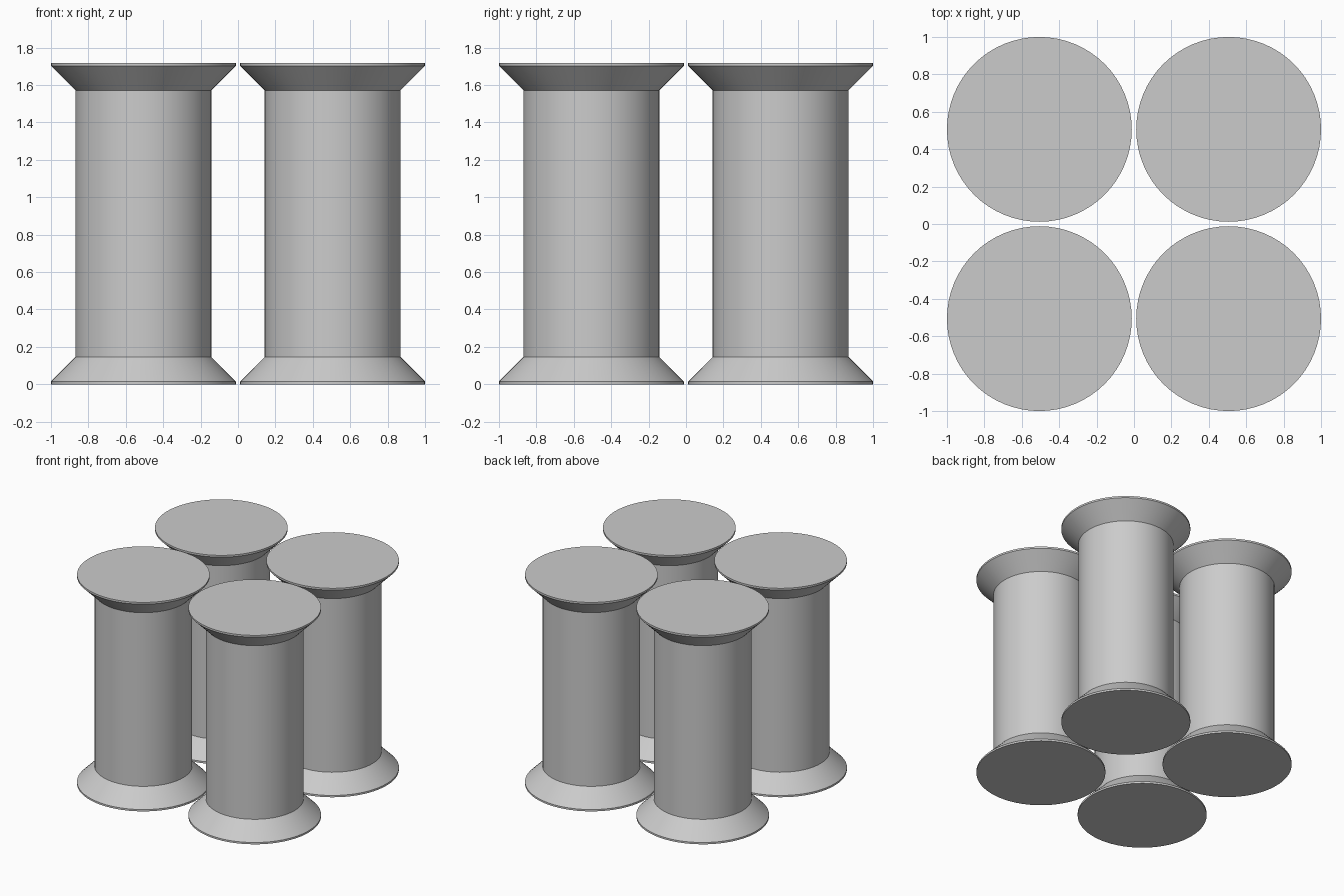
import bpy, bmesh, math

if "Cube" in bpy.data.objects:
    bpy.data.objects.remove(bpy.data.objects["Cube"])

SEGMENTS = 64
OFFSET = 0.506                      # spool centre distance from each axis
# Half profile (radius, height): rim, flare, shaft, flare, rim
PROFILE = [(0.494, 0.0), (0.494, 0.015), (0.364, 0.145),
           (0.364, 1.572), (0.494, 1.702), (0.494, 1.717)]

grey = bpy.data.materials.new("plain grey")
grey.diffuse_color = (0.6, 0.6, 0.6, 1)
grey.use_nodes = True
grey.node_tree.nodes["Principled BSDF"].inputs["Base Color"].default_value = grey.diffuse_color


def make_spool(name, x, y):
    bm = bmesh.new()
    rings = []
    for r, z in PROFILE:
        rings.append([bm.verts.new((r * math.cos(a), r * math.sin(a), z))
                      for a in (2 * math.pi * i / SEGMENTS for i in range(SEGMENTS))])
    # Side walls
    for low, high in zip(rings, rings[1:]):
        for i in range(SEGMENTS):
            j = (i + 1) % SEGMENTS
            bm.faces.new((low[i], low[j], high[j], high[i]))
    # End discs
    bm.faces.new(rings[0][::-1])
    bm.faces.new(rings[-1])
    mesh = bpy.data.meshes.new(name)
    bm.to_mesh(mesh)
    bm.free()
    mesh.materials.append(grey)
    obj = bpy.data.objects.new(name, mesh)
    obj.location = (x, y, 0)
    bpy.context.collection.objects.link(obj)
    # Round walls smooth, rims and flare joints sharp
    bpy.ops.object.select_all(action='DESELECT')
    obj.select_set(True)
    bpy.context.view_layer.objects.active = obj
    bpy.ops.object.shade_smooth_by_angle(angle=math.radians(30))


# Four matching columns in a square
for side, x in (("left", -OFFSET), ("right", OFFSET)):
    for end, y in (("front", -OFFSET), ("back", OFFSET)):
        make_spool(f"{end}_{side}_column", x, y)
